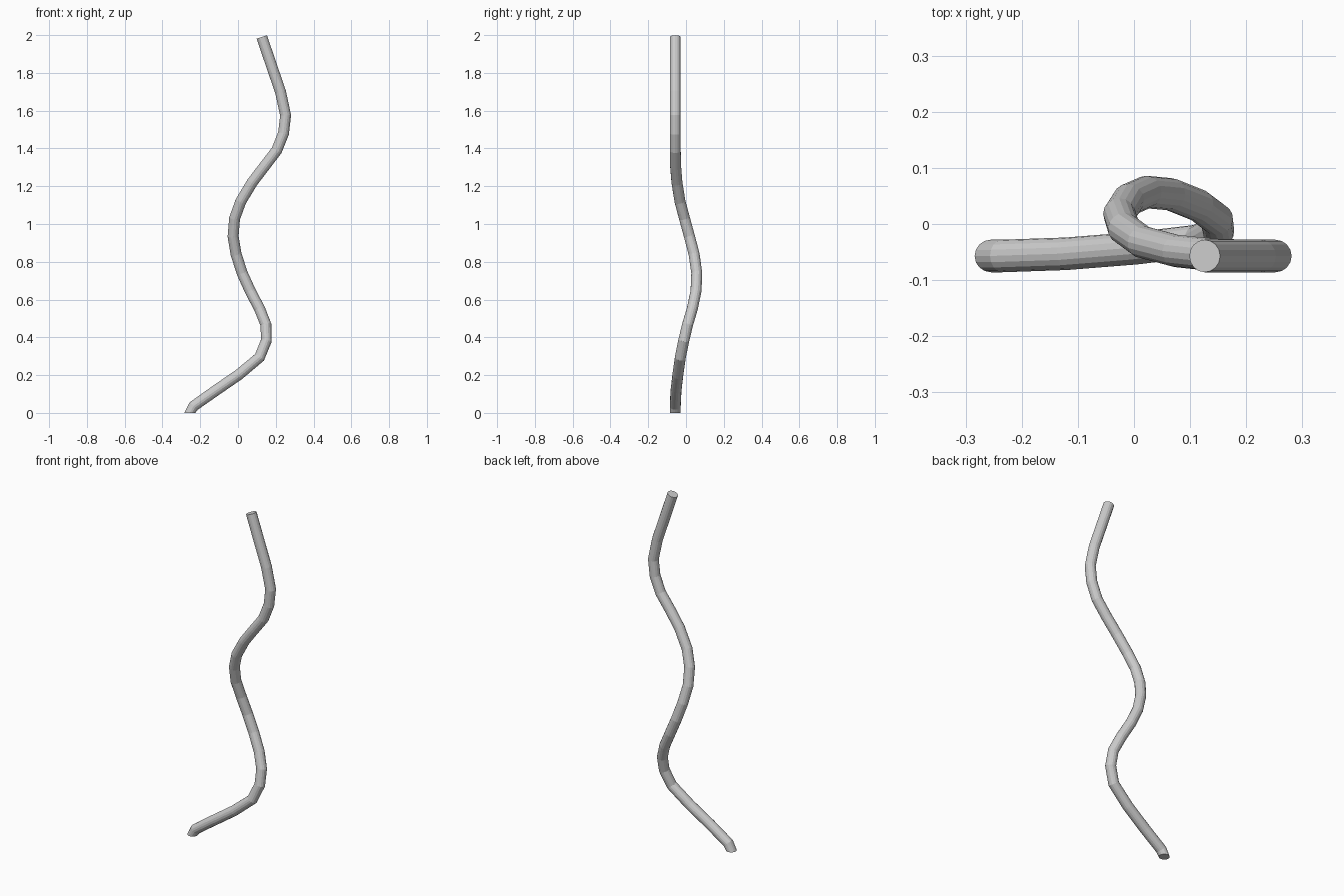
import bpy, bmesh, math
from mathutils import Vector

if "Cube" in bpy.data.objects:
    bpy.data.objects.remove(bpy.data.objects["Cube"])

RADIUS = 0.029
SIDES = 16

# Centre line of the rod, bottom to top (x, y, z)
path = [Vector(p) for p in (
    (-0.255, -0.057, 0.0), (-0.235, -0.057, 0.036), (-0.12, -0.053, 0.117),
    (0.005, -0.043, 0.203), (0.114, -0.030, 0.294), (0.15, -0.012, 0.382),
    (0.148, 0.008, 0.466), (0.115, 0.033, 0.55), (0.065, 0.053, 0.645),
    (0.022, 0.057, 0.74), (-0.01, 0.043, 0.84), (-0.026, 0.018, 0.935),
    (-0.018, -0.008, 1.03), (0.015, -0.032, 1.12), (0.075, -0.048, 1.22),
    (0.14, -0.055, 1.305), (0.205, -0.057, 1.39), (0.241, -0.057, 1.48),
    (0.252, -0.057, 1.575), (0.225, -0.057, 1.70), (0.177, -0.057, 1.84),
    (0.126, -0.057, 1.99))]

bm = bmesh.new()
rings = []
last = len(path) - 1
for i, p in enumerate(path):
    # Mitred ring direction; the foot is cut level with the ground
    before = (p - path[i - 1]).normalized() if i else Vector((0, 0, 1))
    after = (path[i + 1] - p).normalized() if i < last else before
    axis = Vector((0, 0, 1)) if i == 0 else (before + after).normalized()
    u = Vector((0, 1, 0)).cross(axis).normalized()
    v = axis.cross(u)
    ring = []
    for k in range(SIDES):
        a = 2 * math.pi * k / SIDES
        ring.append(bm.verts.new(p + RADIUS * (math.cos(a) * u + math.sin(a) * v)))
    rings.append(ring)

# Walls and end caps
for r0, r1 in zip(rings, rings[1:]):
    for k in range(SIDES):
        n = (k + 1) % SIDES
        bm.faces.new((r0[k], r0[n], r1[n], r1[k]))
bm.faces.new(rings[0][::-1])
bm.faces.new(rings[-1])
bm.normal_update()

mesh = bpy.data.meshes.new("twisted_rod")
bm.to_mesh(mesh)
bm.free()
rod = bpy.data.objects.new("twisted_rod", mesh)
bpy.context.collection.objects.link(rod)
